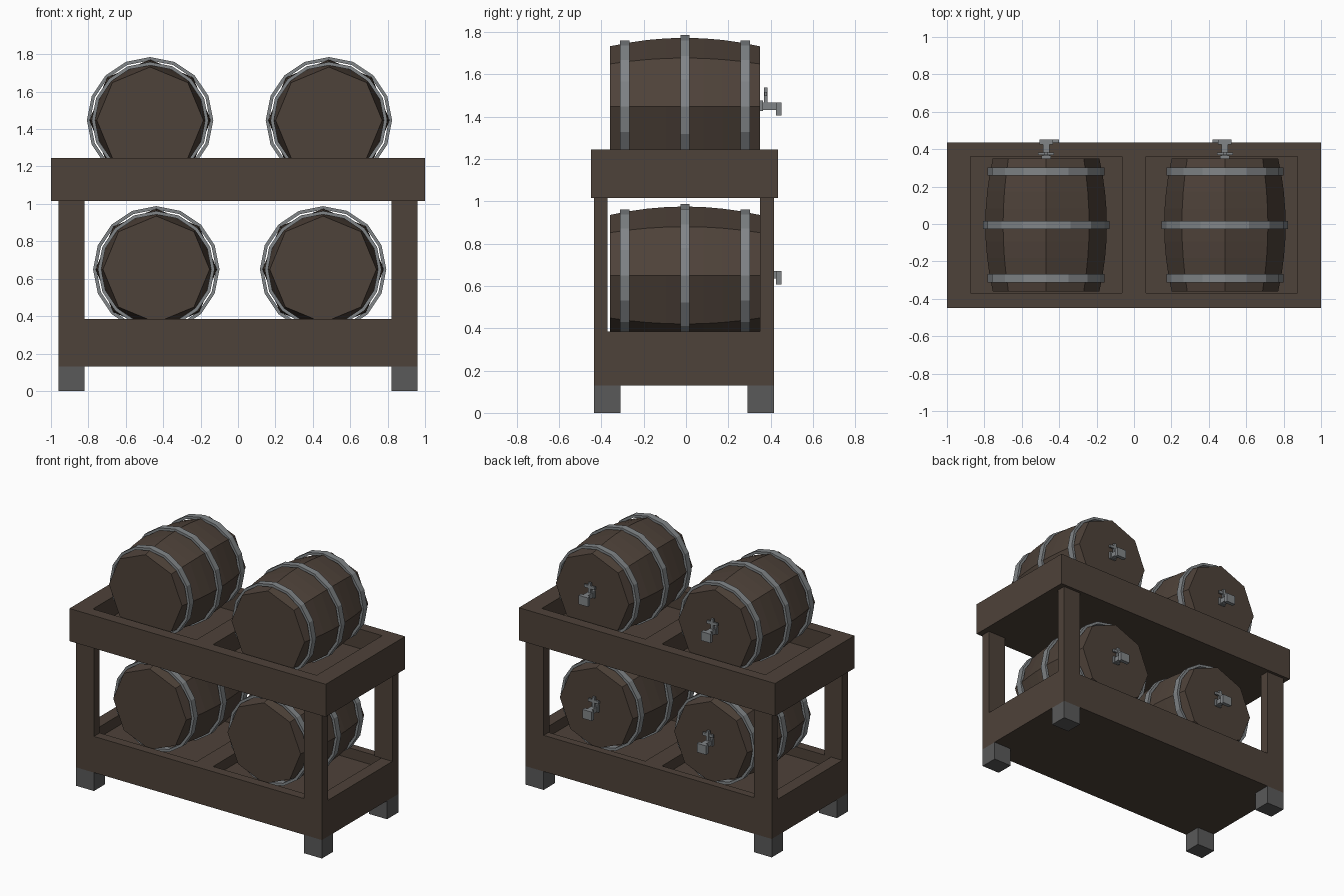
import bpy, bmesh, math
from mathutils import Matrix, Vector

cube = bpy.data.objects.get("Cube")
if cube:
    bpy.data.objects.remove(cube, do_unlink=True)


def material(name, color):
    m = bpy.data.materials.new(name)
    m.use_nodes = True
    m.diffuse_color = (*color, 1)
    m.node_tree.nodes["Principled BSDF"].inputs["Base Color"].default_value = (*color, 1)
    return m


WOOD = material("dark brown wood", (0.076, 0.054, 0.041))
STEEL = material("grey steel", (0.22, 0.235, 0.245))
FOOT = material("dark grey metal", (0.10, 0.10, 0.10))


def finish(name, bm, mat):
    bmesh.ops.recalc_face_normals(bm, faces=bm.faces)
    mesh = bpy.data.meshes.new(name)
    bm.to_mesh(mesh)
    bm.free()
    if mat:
        mesh.materials.append(mat)
    ob = bpy.data.objects.new(name, mesh)
    bpy.context.collection.objects.link(ob)
    return ob


def add_box(bm, x, y, z):
    lo, hi = Vector((x[0], y[0], z[0])), Vector((x[1], y[1], z[1]))
    bmesh.ops.create_cube(bm, size=1, matrix=Matrix.Translation((lo + hi) / 2)
                          @ Matrix.Diagonal((*(hi - lo), 1)))


def boxes(name, mat, *ranges):
    bm = bmesh.new()
    for r in ranges:
        add_box(bm, *r)
    return finish(name, bm, mat)


def lathe(name, mat, profile, sides, center, closed):
    """Turn (radius, y) points about the y axis."""
    bm = bmesh.new()
    rings = []
    for r, y in profile:
        ring = []
        for i in range(sides):
            a = math.tau * i / sides
            ring.append(bm.verts.new(Vector(center) + Vector((r * math.sin(a), y, r * math.cos(a)))))
        rings.append(ring)
    pairs = list(zip(rings, rings[1:]))
    if closed:
        pairs.append((rings[-1], rings[0]))
    else:
        bm.faces.new(rings[0])
        bm.faces.new(rings[-1])
    for a, b in pairs:
        for i in range(sides):
            j = (i + 1) % sides
            bm.faces.new((a[i], a[j], b[j], b[i]))
    return finish(name, bm, mat)


def shelf(name, x, y, z, floor, inner, outer):
    """Slab with two sunken trays."""
    slab = boxes(name, WOOD, ((-x, x), y, z))
    tray_y = (-0.37, 0.36)
    cutter = boxes("tray_cutter", None,
                   ((-outer, -inner), tray_y, (floor, z[1] + 0.1)),
                   ((inner, outer), tray_y, (floor, z[1] + 0.1)))
    cutter.hide_render = True
    mod = slab.modifiers.new("trays", "BOOLEAN")
    mod.operation, mod.object, mod.solver = "DIFFERENCE", cutter, "EXACT"
    bpy.context.view_layer.objects.active = slab
    bpy.ops.object.modifier_apply(modifier=mod.name)
    bpy.data.objects.remove(cutter, do_unlink=True)


# Rack
shelf("upper_shelf", 1.0, (-0.45, 0.435), (1.015, 1.245), 1.107, 0.065, 0.873)
shelf("lower_shelf", 0.96, (-0.435, 0.415), (0.13, 0.385), 0.312, 0.065, 0.873)
for side, sx in (("left", 1), ("right", -1)):
    xr = sorted((sx * 0.82, sx * 0.96))
    for end, post_y, foot_y in (("front", (-0.435, -0.37), (-0.435, -0.31)),
                                ("back", (0.35, 0.415), (0.29, 0.415))):
        boxes(f"{end}_{side}_post", WOOD, (xr, post_y, (0.385, 1.015)))
        boxes(f"{end}_{side}_foot", FOOT, (xr, foot_y, (0, 0.13)))


def barrel(label, x, z):
    c = (x, -0.005, z)
    # Bulging eight-sided body
    steps = 8
    body = []
    for i in range(steps + 1):
        t = 2 * i / steps - 1
        body.append((0.325 - 0.04 * t * t, 0.355 * t))
    lathe(f"{label}_barrel", WOOD, body, 8, c, False)
    # Hoops
    for part, y, r in (("front", -0.285, 0.312), ("middle", 0, 0.338), ("back", 0.285, 0.312)):
        w, inner = 0.022, r - 0.018
        hoop = lathe(f"{label}_{part}_hoop", STEEL,
                     [(inner, y - w), (r, y - w), (r, y + w), (inner, y + w)], 16, c, True)
    # Tap: flange, pipe, spout, stem and cross handle
    def span(mid, half):
        return (mid - half, mid + half)
    boxes(f"{label}_tap", STEEL,
          (span(x, 0.025), (0.345, 0.365), (z - 0.02, z + 0.03)),
          (span(x, 0.017), (0.36, 0.435), (z - 0.015, z + 0.02)),
          (span(x, 0.036), (0.425, 0.452), (z - 0.043, z + 0.02)),
          (span(x, 0.01), (0.368, 0.385), (z + 0.01, z + 0.09)),
          (span(x, 0.042), (0.37, 0.383), (z + 0.05, z + 0.07)))


for label, x, z in (("upper_right", -0.47, 1.447), ("upper_left", 0.486, 1.447),
                    ("lower_right", -0.437, 0.65), ("lower_left", 0.455, 0.65)):
    barrel(label, x, z)
